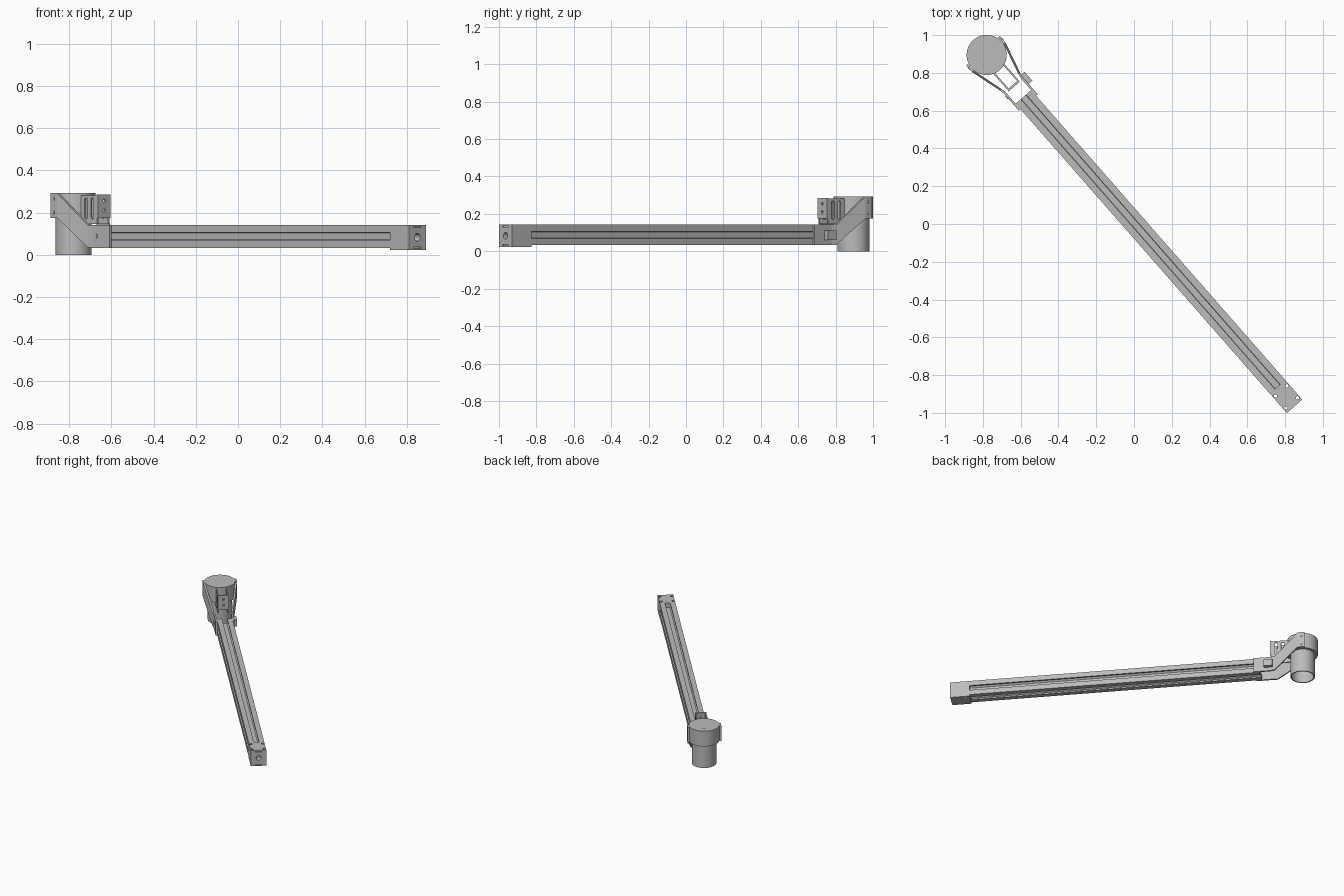
import bpy, bmesh, math
from mathutils import Matrix, Vector

cube = bpy.data.objects.get("Cube")
if cube:
    bpy.data.objects.remove(cube, do_unlink=True)

grey = bpy.data.materials.new("plain_grey")
grey.use_nodes = True
GREY = (0.5, 0.5, 0.5, 1)
grey.diffuse_color = GREY
grey.node_tree.nodes["Principled BSDF"].inputs["Base Color"].default_value = GREY

# Local frame: motor axis at the origin, beam along +x
FRAME = Matrix.Translation((-0.78, 0.895, 0)) @ Matrix.Rotation(math.atan2(-0.752, 0.659), 4, 'Z')


def finish(bm, name, smooth=False):
    bmesh.ops.recalc_face_normals(bm, faces=bm.faces[:])
    bm.transform(FRAME)
    mesh = bpy.data.meshes.new(name)
    bm.to_mesh(mesh)
    bm.free()
    mesh.materials.append(grey)
    obj = bpy.data.objects.new(name, mesh)
    bpy.context.collection.objects.link(obj)
    if smooth:
        bpy.ops.object.select_all(action='DESELECT')
        obj.select_set(True)
        bpy.context.view_layer.objects.active = obj
        bpy.ops.object.shade_smooth_by_angle(angle=math.radians(35))
    return obj


def prism(name, points, depth, smooth=False):
    """Extrude a closed outline of 3D points along a vector."""
    bm = bmesh.new()
    face = bm.faces.new([bm.verts.new(p) for p in points])
    new = bmesh.ops.extrude_face_region(bm, geom=[face])["geom"]
    verts = [v for v in new if isinstance(v, bmesh.types.BMVert)]
    bmesh.ops.translate(bm, verts=verts, vec=depth)
    return finish(bm, name, smooth)


def box(name, low, high):
    (a, b, c), (d, e, f) = low, high
    return prism(name, [(a, b, c), (d, b, c), (d, e, c), (a, e, c)], (0, 0, f - c))


def rod(name, center, radius, depth, sides=24, stretch=0):
    """Round or slot-shaped bar along the depth vector, stretched upward."""
    rot = Vector(depth).to_track_quat('Z', 'Y')
    pts = []
    for i in range(sides):
        t = math.tau * (i + 0.5) / sides
        p = rot @ Vector((math.cos(t) * radius, math.sin(t) * radius, 0))
        if stretch:
            p.z += math.copysign(stretch, p.z)
        pts.append(Vector(center) + p)
    return prism(name, pts, depth, True)


def cut(obj, cutters):
    for c in cutters:
        mod = obj.modifiers.new("cut", 'BOOLEAN')
        mod.operation, mod.solver, mod.object = 'DIFFERENCE', 'EXACT', c
    graph = bpy.context.evaluated_depsgraph_get()
    mesh = bpy.data.meshes.new_from_object(obj.evaluated_get(graph))
    obj.modifiers.clear()
    obj.data = mesh
    for c in cutters:
        bpy.data.objects.remove(c, do_unlink=True)


def lathe(name, profile, sides=64):
    bm = bmesh.new()
    verts = [bm.verts.new((r, 0, z)) for r, z in profile]
    edges = [bm.edges.new(pair) for pair in zip(verts, verts[1:])]
    bmesh.ops.spin(bm, geom=verts + edges, cent=(0, 0, 0), axis=(0, 0, 1),
                   angle=math.tau, steps=sides, use_duplicate=False)
    bmesh.ops.remove_doubles(bm, verts=bm.verts[:], dist=1e-5)
    return finish(bm, name, True)


# Slotted beam: one side of the section, turned four times
H, MID = 0.0545, 0.0875
half = [(0.018, H), (0.018, 0.044), (0.03, 0.044), (0.03, 0.034), (0.016, 0.02)]
side = [(H, H)] + half + [(-a, b) for a, b in reversed(half)]
section = []
for k in range(4):
    turn = Matrix.Rotation(k * math.pi / 2, 2)
    section += [turn @ Vector(p) for p in side]
prism("slotted_beam", [(0.295, p.x, MID + p.y) for p in section], (2.045, 0, 0))

# End block with through holes, end bore and two shallow slots
block = box("end_block", (2.337, -0.054, 0.022), (2.473, 0.054, 0.142))
holes = [rod("hole", (x, y, 0), 0.009, (0, 0, 0.2), 16)
         for x in (2.365, 2.45) for y in (-0.041, 0.041)]
holes.append(rod("bore", (2.43, 0, 0.083), 0.018, (0.1, 0, 0)))
holes += [box("groove", (2.465, -0.024, z), (2.5, 0.024, z + 0.006)) for z in (0.03, 0.129)]
cut(block, holes)

# Hollow motor can with a wider closed head
lathe("motor_can", [(0, 0.28), (0.077, 0.28), (0.077, 0), (0.085, 0), (0.085, 0.175),
                    (0.106, 0.175), (0.106, 0.292), (0, 0.292)])
rod("head_pin", (-0.055, 0.01, 0.288), 0.006, (0, 0, 0.005), 12)

# Bracket arms: a plate swept from the head down to the beam
stations = [(-0.03, 0.106, 0.175, 0.292), (0.018, 0.106, 0.175, 0.292),
            (0.185, 0.06, 0.035, 0.142), (0.215, 0.0545, 0.033, 0.142),
            (0.335, 0.0545, 0.033, 0.142)]
for s, label in ((1, "left"), (-1, "right")):
    bm = bmesh.new()
    rings = []
    for x, y, lo, hi in stations:
        rings.append([bm.verts.new((x, s * (y + t), z))
                      for t, z in ((0, lo), (0.012, lo), (0.012, hi), (0, hi))])
    for a, b in zip(rings, rings[1:]):
        for i in range(4):
            j = (i + 1) % 4
            bm.faces.new((a[i], a[j], b[j], b[i]))
    bm.faces.new(rings[0])
    bm.faces.new(rings[-1])
    finish(bm, label + "_arm")
    for z in (0.2, 0.265):
        rod(label + "_head_screw", (-0.008, s * 0.116, z), 0.009, (0, s * 0.005, 0), 16)
    rod(label + "_clamp_screw", (0.24, s * 0.06, MID), 0.011, (0, s * 0.01, 0), 16)

    # Slotted side plate between the head and the end plate
    plate = box(label + "_slotted_plate", (0.09, s * 0.03, 0.145), (0.215, s * 0.039, 0.282))
    cut(plate, [rod("slot", (x, s * 0.01, 0.22), 0.01, (0, s * 0.06, 0), 24, 0.04)
                for x in (0.135, 0.18)])

# End plate with two holes
plate = box("end_plate", (0.21, -0.039, 0.175), (0.222, 0.039, 0.285))
cut(plate, [rod("hole", (0.19, 0, z), 0.008, (0.06, 0, 0), 16) for z in (0.21, 0.255)])

# Connector block on the clamp
box("connector_block", (0.2, 0.056, 0.06), (0.262, 0.092, 0.112))
